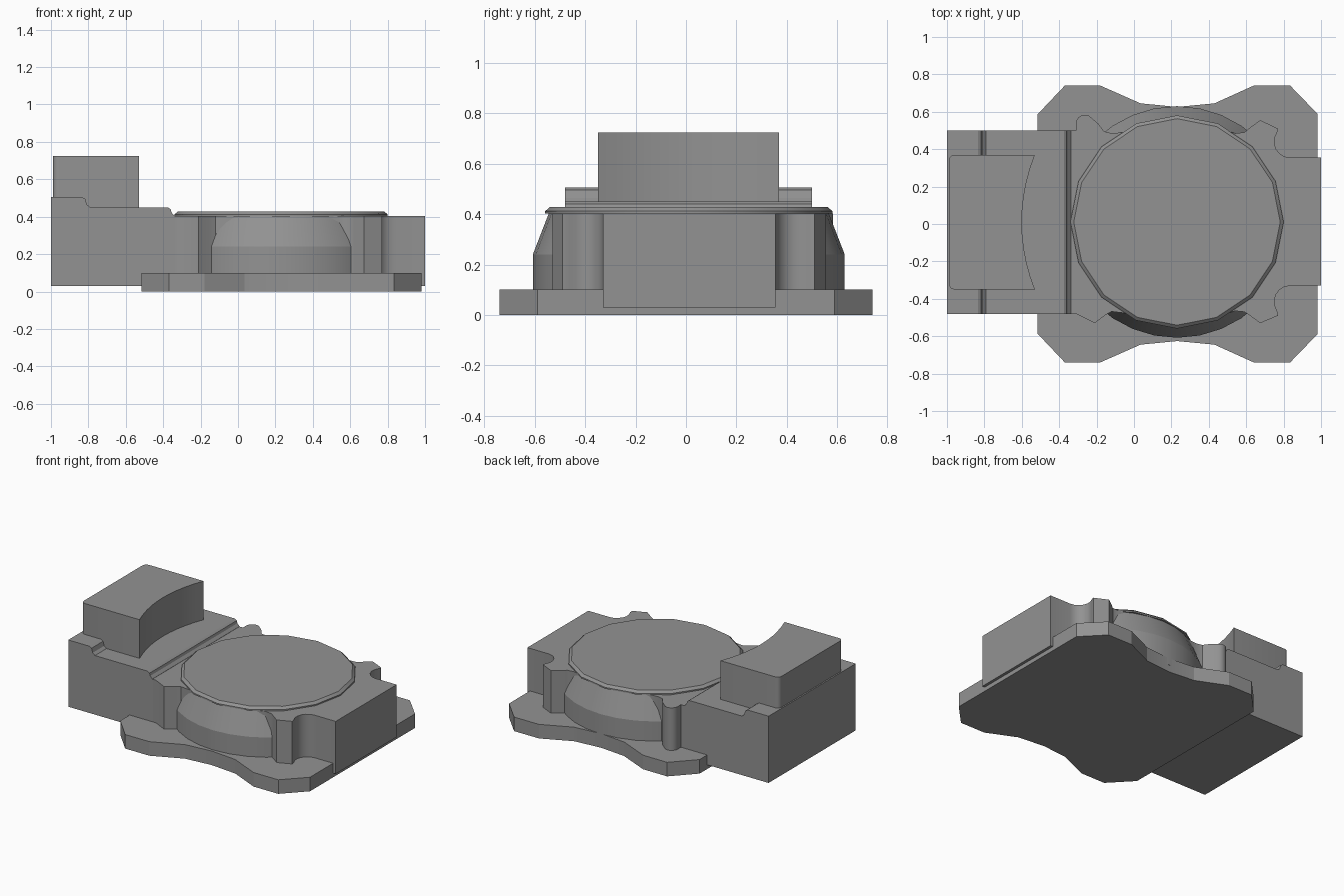
import bpy, bmesh
from math import cos, sin, radians, tau

if "Cube" in bpy.data.objects:
    bpy.data.objects.remove(bpy.data.objects["Cube"])

grey = bpy.data.materials.new("dark_grey")
grey.diffuse_color = (0.29, 0.29, 0.29, 1)
grey.use_nodes = True
grey.node_tree.nodes["Principled BSDF"].inputs["Base Color"].default_value = grey.diffuse_color


def finish(name, bm, smooth=28):
    bmesh.ops.recalc_face_normals(bm, faces=bm.faces)
    mesh = bpy.data.meshes.new(name)
    bm.to_mesh(mesh)
    bm.free()
    mesh.materials.append(grey)
    ob = bpy.data.objects.new(name, mesh)
    bpy.context.collection.objects.link(ob)
    bpy.ops.object.select_all(action='DESELECT')
    ob.select_set(True)
    bpy.context.view_layer.objects.active = ob
    bpy.ops.object.shade_smooth_by_angle(angle=radians(smooth))
    return ob


def prism(name, pts, lo, hi, axis='Z', smooth=28):
    """Extrude an outline along Z (points are x, y) or Y (points are x, z)."""
    bm = bmesh.new()
    place = (lambda a, b, t: (a, b, t)) if axis == 'Z' else (lambda a, b, t: (a, t, b))
    face = bm.faces.new([bm.verts.new(place(a, b, lo)) for a, b in pts])
    ext = bmesh.ops.extrude_face_region(bm, geom=[face])
    verts = [v for v in ext['geom'] if isinstance(v, bmesh.types.BMVert)]
    bmesh.ops.translate(bm, vec=place(0, 0, hi - lo), verts=verts)
    return finish(name, bm, smooth)


def lathe(name, profile, centre, sides, smooth):
    bm = bmesh.new()
    rings = [[bm.verts.new((centre[0] + r * cos(tau * i / sides),
                            centre[1] + r * sin(tau * i / sides), z))
              for i in range(sides)] for r, z in profile]
    for a, b in zip(rings, rings[1:]):
        for i in range(sides):
            j = (i + 1) % sides
            bm.faces.new((a[i], a[j], b[j], b[i]))
    bm.faces.new(rings[0])
    bm.faces.new(rings[-1])
    return finish(name, bm, smooth)


def arc(cx, cy, r, start, end, n):
    return [(cx + r * cos(radians(start + (end - start) * i / n)),
             cy + r * sin(radians(start + (end - start) * i / n))) for i in range(n + 1)]


# Base plate with clipped corners and waisted long sides
half = [(-0.517, 0.585), (-0.37, 0.74), (-0.18, 0.74), (0.035, 0.645), (0.23, 0.626),
        (0.43, 0.645), (0.64, 0.74), (0.835, 0.74), (0.98, 0.59)]
prism("base_plate", half + [(x, -y) for x, y in reversed(half)], 0, 0.10, smooth=15)

# Main body outline with lugs and scooped corners
back = [(-0.34, 0.50), (-0.31, 0.50)]
back += arc(-0.263, 0.536, 0.048, 180, 40, 6)
back += [(-0.19, 0.535), (-0.16, 0.495), (-0.12, 0.485), (-0.06, 0.49), (0.0, 0.51),
         (0.46, 0.51), (0.54, 0.485), (0.59, 0.49), (0.62, 0.515), (0.675, 0.555), (0.77, 0.51)]
back += arc(0.835, 0.44, 0.085, 145, 270, 6) + [(1, 0.355)]
front = [(1, -0.33)] + arc(0.835, -0.415, 0.085, 90, 215, 6)
front += [(0.77, -0.49), (0.675, -0.53), (0.62, -0.49), (0.59, -0.47), (0.54, -0.465), (0.46, -0.49),
          (0.0, -0.49), (-0.06, -0.475), (-0.12, -0.468), (-0.15, -0.485), (-0.21, -0.53),
          (-0.31, -0.48), (-0.34, -0.48)]
prism("main_body", back + front, 0.03, 0.403)

# Stepped block at the left end
prism("stepped_block", [(-1, 0.03), (-1, 0.505), (-0.835, 0.505), (-0.817, 0.495), (-0.808, 0.465),
                        (-0.79, 0.45), (-0.375, 0.45), (-0.36, 0.44), (-0.355, 0.422),
                        (-0.338, 0.404), (-0.338, 0.03)], -0.48, 0.50, 'Y', 25)

# Raised head block with a concave inner face and rounded outer corners
head = arc(-0.96, 0.34, 0.03, 180, 90, 4)
head += [(-0.60 + 0.07 * ((y - 0.01) / 0.36) ** 2, y)
         for y in [0.37 - 0.72 * i / 10 for i in range(11)]]
head += arc(-0.96, -0.32, 0.03, 270, 180, 4)
prism("head_block", head, 0.45, 0.725)

# Round housing with a sloped shoulder, and the chamfered lid on top
centre = (0.23, 0.011)
lathe("round_housing", [(0.619, 0.05), (0.619, 0.24), (0.555, 0.405)], centre, 32, 16)
lathe("round_lid", [(0.57, 0.402), (0.57, 0.412), (0.552, 0.428)], centre, 16, 28)
